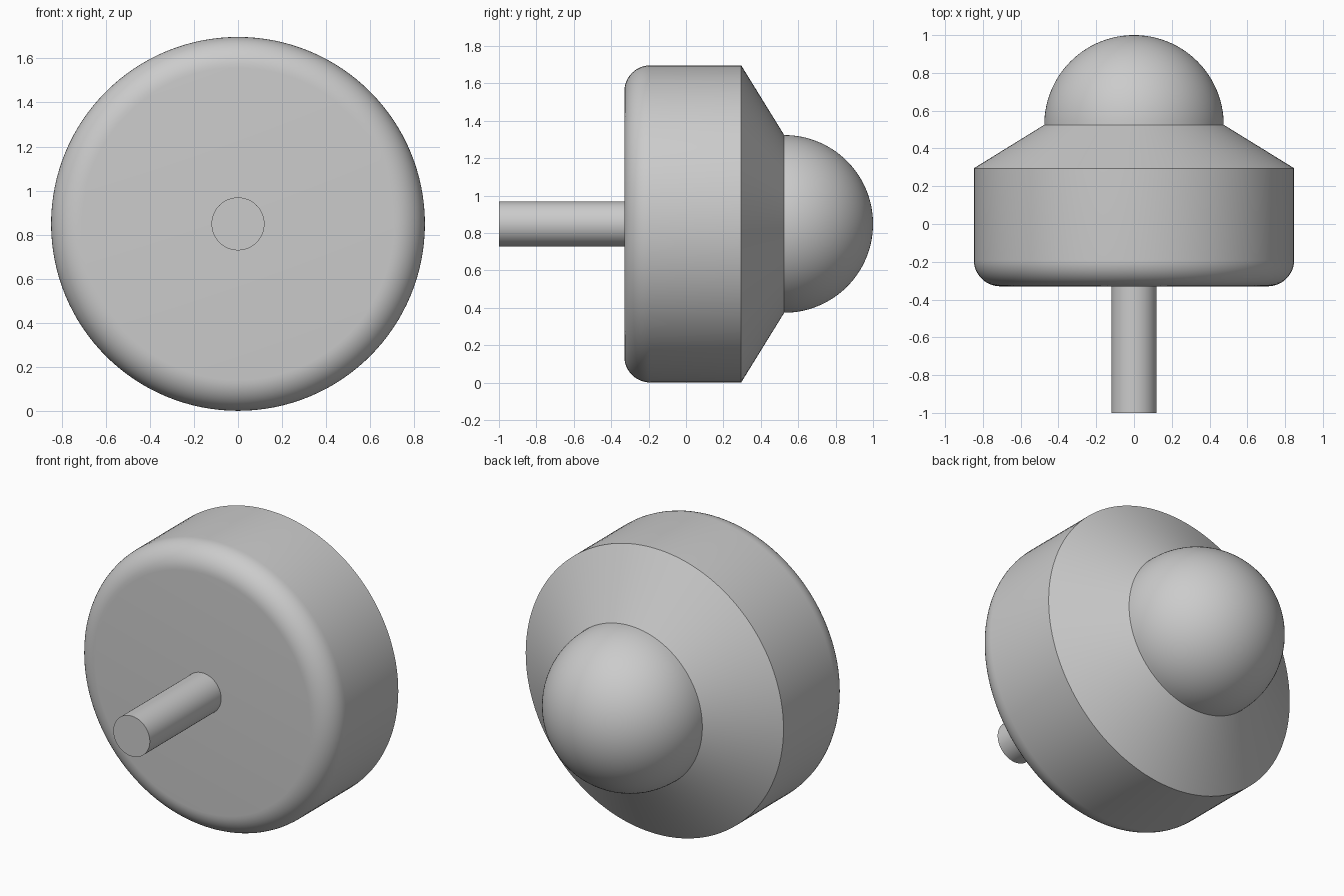
import bpy, bmesh
from math import sin, cos, pi, radians
from mathutils import Matrix, Vector

cube = bpy.data.objects.get("Cube")
if cube:
    bpy.data.objects.remove(cube, do_unlink=True)

AXIS_Z = 0.849   # height of the shared turning axis
SEGMENTS = 128

grey = bpy.data.materials.new("plain grey")
grey.use_nodes = True
colour = (0.6, 0.6, 0.6, 1)
grey.diffuse_color = colour
grey.node_tree.nodes["Principled BSDF"].inputs["Base Color"].default_value = colour


def arc(cy, cr, radius, start, end, steps):
    """Arc of (y, r) points; angle 0 points outward, 90 points to +y."""
    angles = [radians(start + (end - start) * i / steps) for i in range(steps + 1)]
    return [(cy + radius * sin(a), cr + radius * cos(a)) for a in angles]


def turned_part(name, profile):
    """Turn a (y, r) profile around the front-to-back axis."""
    bm = bmesh.new()
    verts = [bm.verts.new((max(r, 0), y, 0)) for y, r in profile]
    edges = [bm.edges.new(pair) for pair in zip(verts, verts[1:])]
    bmesh.ops.spin(bm, geom=verts + edges, cent=(0, 0, 0), axis=(0, 1, 0),
                   angle=2 * pi, steps=SEGMENTS, use_merge=True)
    bmesh.ops.remove_doubles(bm, verts=bm.verts, dist=1e-5)
    bmesh.ops.recalc_face_normals(bm, faces=bm.faces)
    bmesh.ops.transform(bm, matrix=Matrix.Translation(Vector((0, 0, AXIS_Z))),
                        verts=bm.verts)
    mesh = bpy.data.meshes.new(name)
    bm.to_mesh(mesh)
    bm.free()
    mesh.materials.append(grey)
    obj = bpy.data.objects.new(name, mesh)
    bpy.context.collection.objects.link(obj)
    bpy.ops.object.select_all(action="DESELECT")
    obj.select_set(True)
    bpy.context.view_layer.objects.active = obj
    bpy.ops.object.shade_smooth_by_angle(angle=radians(25))
    return obj


# Drum with a rounded front rim and a tapered back
FRONT, SHOULDER, NECK = -0.33, 0.295, 0.525
BODY_R, DOME_R, FILLET = 0.848, 0.475, 0.14
rim = arc(FRONT + FILLET, BODY_R - FILLET, FILLET, -90, 0, 12)
turned_part("drum_body", [(FRONT, 0)] + rim +
            [(SHOULDER, BODY_R), (NECK, DOME_R), (NECK, 0)])

# Half-ball on the back
turned_part("back_dome", [(NECK, 0)] + arc(NECK, 0, DOME_R, 0, 90, 32))

# Thin rod sticking out of the front
turned_part("front_rod", [(-1, 0), (-1, 0.12), (FRONT, 0.12), (FRONT, 0)])
